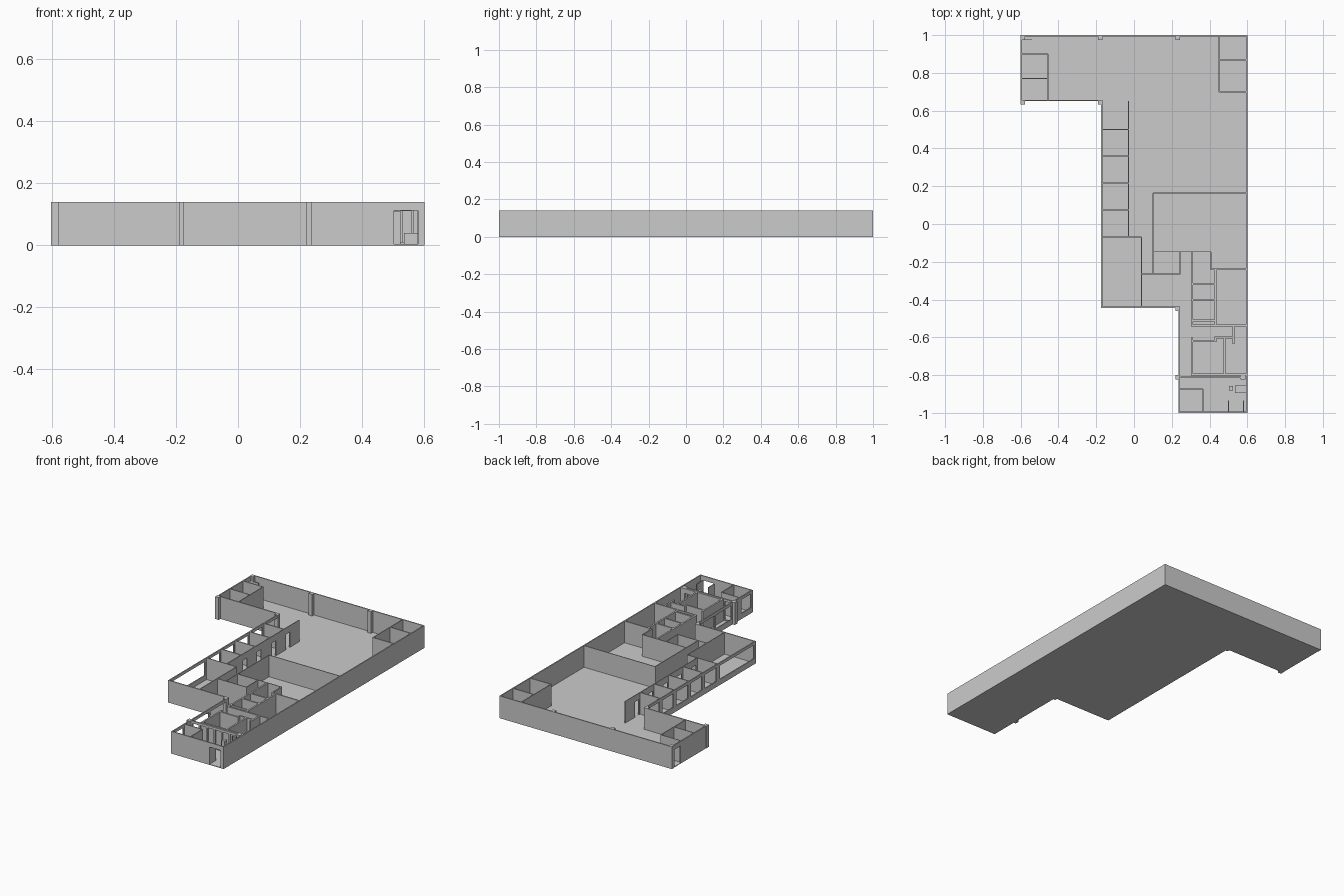
import bpy, bmesh

if "Cube" in bpy.data.objects:
    bpy.data.objects.remove(bpy.data.objects["Cube"])

H = 0.14        # wall height
OUT = 0.007     # outer wall thickness
THIN = 0.005
THICK = 0.01


def add_box(bm, x0, x1, y0, y1, z0, z1):
    v = [bm.verts.new((x, y, z)) for z in (z0, z1)
         for x, y in ((x0, y0), (x1, y0), (x1, y1), (x0, y1))]
    for f in ((3, 2, 1, 0), (4, 5, 6, 7), (0, 1, 5, 4),
              (1, 2, 6, 5), (2, 3, 7, 6), (3, 0, 4, 7)):
        bm.faces.new([v[i] for i in f])


def finish(name, bm):
    me = bpy.data.meshes.new(name)
    bm.to_mesh(me)
    bm.free()
    ob = bpy.data.objects.new(name, me)
    bpy.context.collection.objects.link(ob)
    return ob


def box(name, *dims):
    bm = bmesh.new()
    add_box(bm, *dims)
    return finish(name, bm)


def wall(name, axis, at, a, b, t=THIN, holes=(), h=H):
    """Straight wall along an axis; holes are (start, end, bottom, top)."""
    bm = bmesh.new()

    def piece(s, e, z0, z1):
        if e - s < 1e-4 or z1 - z0 < 1e-4:
            return
        if axis == 'x':
            add_box(bm, s, e, at - t / 2, at + t / 2, z0, z1)
        else:
            add_box(bm, at - t / 2, at + t / 2, s, e, z0, z1)

    a, b = min(a, b), max(a, b)
    pos = a
    for s, e, z0, z1 in sorted(holes):
        piece(pos, s, 0, h)
        piece(s, e, 0, z0)
        piece(s, e, z1, h)
        pos = e
    piece(pos, b, 0, h)
    return finish(name, bm)


# Floor slab following the stepped outline
outline = [(-.6, 1), (-.6, .65), (-.175, .65), (-.175, -.445),
           (.235, -.445), (.235, -1), (.6, -1), (.6, 1)]
bm = bmesh.new()
face = bm.faces.new([bm.verts.new((x, y, 0)) for x, y in outline])
up = bmesh.ops.extrude_face_region(bm, geom=[face])['geom']
for v in up:
    if isinstance(v, bmesh.types.BMVert):
        v.co.z = 0.004
bmesh.ops.recalc_face_normals(bm, faces=bm.faces)
finish("floor", bm)

# Outer walls with windows and the two entrances
o = OUT / 2
offices = [.65, .50, .36, .215, .075, -.07]
office_windows = [(lo + .015, hi - .015, .035, .122)
                  for hi, lo in zip(offices, offices[1:])]
wall("back_wall", 'x', 1 - o, -.6, .6, OUT)
wall("right_wall", 'y', .6 - o, -1, 1, OUT)
wall("front_wall", 'x', -1 + o, .235, .6, OUT, [(.503, .58, 0, .112)])
wall("left_end_wall", 'y', -.6 + o, .65, 1, OUT, [(.91, .975, 0, .112)])
wall("left_step_wall", 'x', .65 + o, -.6, -.175, OUT)
wall("office_window_wall", 'y', -.175 + o, -.445, .65, OUT,
     office_windows + [(-.425, -.09, .035, .122)])
wall("middle_step_wall", 'x', -.445 + o, -.175, .235, OUT)
wall("wing_window_wall", 'y', .235 + o, -1, -.445, OUT,
     [(-.98, -.89, .035, .122), (-.79, -.635, .035, .122), (-.62, -.465, .035, .122)])

# Structural columns
for i, (x, y) in enumerate([(-.59, .987), (-.178, .987), (.232, .987),
                            (-.59, .645), (-.178, .645), (.232, -.449),
                            (.232, -.812), (.577, -.812)]):
    box(f"column_{i}", x - .012, x + .012, y - .012, y + .012, 0, H)

# Rooms in the two back corners
wall("left_store_side", 'y', -.455, .65, .9)
for y in (.9, .77):
    wall("left_store_divider", 'x', y, -.6, -.455)
wall("right_store_side", 'y', .45, .7, 1)
for y in (.87, .7):
    wall("right_store_divider", 'x', y, .45, .6, .007)

# Office row along the corridor
wall("office_corridor_wall", 'y', -.03, -.07, .65, THIN,
     [(lo + .015, lo + .055, 0, .1) for lo in offices[1:]])
for y in offices[1:-1]:
    wall("office_divider", 'x', y, -.175, -.03, .007)
wall("meeting_room_back", 'x', -.07, -.175, .04)
wall("meeting_room_side", 'y', .04, -.445, -.07)

# Hall and inner rooms: axis, position, start, end, thickness
partitions = {
    "hall_back": ('x', .165, .1, .6, THIN),
    "hall_side": ('y', .1, -.265, .165, THIN),
    "hall_front": ('x', -.147, .1, .408, THIN),
    "hall_jog": ('y', .406, -.24, -.147, .008),
    "hall_front_right": ('x', -.24, .405, .6, .008),
    "lobby_front": ('x', -.264, .04, .245, THIN),
    "lobby_side": ('y', .243, -.264, -.147, THIN),
    "washroom_left": ('y', .307, -.535, -.147, THICK),
    "washroom_right": ('y', .432, -.535, -.24, THICK),
    "washroom_divider_a": ('x', -.318, .307, .432, THICK),
    "washroom_divider_b": ('x', -.402, .307, .432, THICK),
    "washroom_divider_c": ('x', -.51, .307, .432, THICK),
    "service_wall": ('x', -.537, .302, .6, THICK),
    "service_stub": ('y', .527, -.635, -.537, THICK),
    "kitchen_back": ('x', -.6, .43, .527, THICK),
    "kitchen_back_jog": ('y', .432, -.625, -.595, THICK),
    "kitchen_back_left": ('x', -.62, .305, .432, THICK),
    "kitchen_left": ('y', .307, -.8, -.6, THICK),
    "kitchen_divider": ('y', .48, -.8, -.6, THICK),
    "entry_office_back": ('x', -.874, .235, .365, .006),
    "entry_office_side": ('y', .365, -1, -.874, .006),
}
for name, args in partitions.items():
    wall(name, *args)
wall("kitchen_front", 'x', -.797, .302, .6, THICK, [(.52, .565, 0, .11)])

# Glazed screen of posts behind the entrance
wall("entry_screen", 'x', -.812, .245, .565, .008,
     [(.255 + i * .052, .297 + i * .052, .01, .125) for i in range(6)])

# Reception desk, seat and open entrance doors
box("reception_desk_top", .535, .595, -.895, -.855, .034, .04)
box("reception_desk_front", .535, .595, -.895, -.888, 0, .034)
box("reception_post", .502, .524, -.882, -.857, 0, .11)
for x in (.5, .58):
    wall("front_door_leaf", 'y', x, -.993, -.935, .004, h=.11)
wall("side_door_leaf", 'x', .978, -.595, -.54, .004, h=.11)
